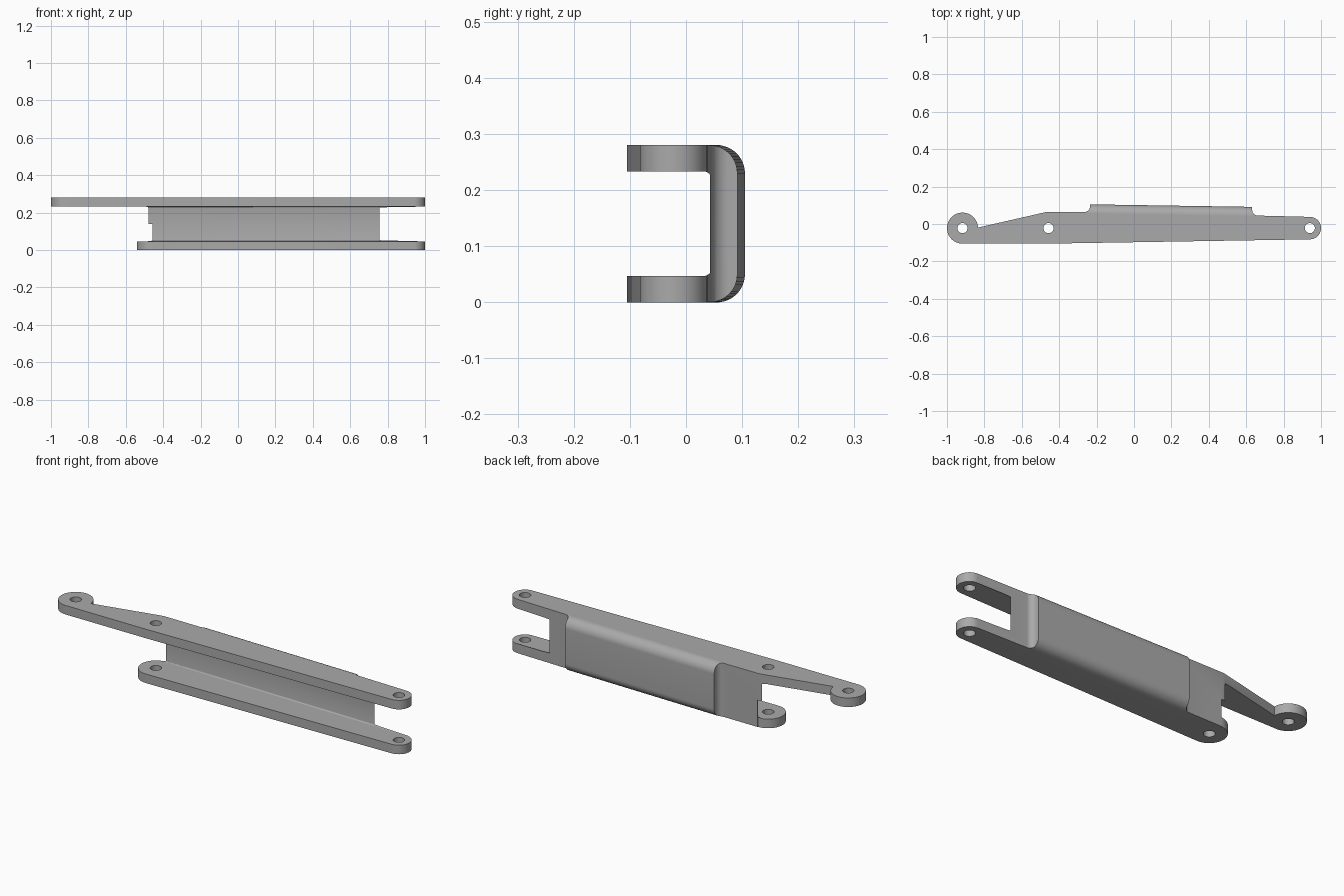
import bpy, bmesh
from math import sin, cos, pi, radians
from mathutils import Vector

cube = bpy.data.objects.get("Cube")
if cube:
    bpy.data.objects.remove(cube)

# Main dimensions
HEIGHT, SHEET, BEND = 0.28, 0.047, 0.05
PIN_Y = -0.022
TIP_X, MID_X, END_X = -0.917, -0.457, 0.94
BIG_R, END_R, HOLE_R = 0.083, 0.06, 0.027
WEB_LEFT, WEB_RIGHT = -0.235, 0.632
SLOPE = -0.0155

steel = bpy.data.materials.new("steel grey")
steel.use_nodes = True
steel.diffuse_color = (0.4, 0.4, 0.4, 1)
steel.node_tree.nodes["Principled BSDF"].inputs["Base Color"].default_value = (0.4, 0.4, 0.4, 1)


def arc(cx, cy, r, start, end, steps=16):
    """Points on an arc, angles in degrees."""
    angles = [radians(start + (end - start) * i / steps) for i in range(steps + 1)]
    return [(cx + r * cos(a), cy + r * sin(a)) for a in angles]


def prism(name, points, offset):
    """Closed solid from a planar loop of 3D points pushed along offset."""
    bm = bmesh.new()
    face = bm.faces.new([bm.verts.new(p) for p in points])
    out = bmesh.ops.extrude_face_region(bm, geom=[face])
    moved = [v for v in out["geom"] if isinstance(v, bmesh.types.BMVert)]
    bmesh.ops.translate(bm, vec=Vector(offset), verts=moved)
    bmesh.ops.recalc_face_normals(bm, faces=bm.faces[:])
    mesh = bpy.data.meshes.new(name)
    bm.to_mesh(mesh)
    bm.free()
    mesh.materials.append(steel)
    obj = bpy.data.objects.new(name, mesh)
    bpy.context.collection.objects.link(obj)
    return obj


def cut(target, cutter, operation):
    """Apply a boolean and drop its cutter."""
    cutter.hide_render = True
    bpy.context.view_layer.objects.active = target
    mod = target.modifiers.new("cut", "BOOLEAN")
    mod.operation, mod.solver, mod.object = operation, "EXACT", cutter
    bpy.ops.object.modifier_apply(modifier=mod.name)
    bpy.data.objects.remove(cutter)


def back_y(x):
    return 0.105 + SLOPE * (x - WEB_LEFT)


# Folded channel: a U of sheet with round bends, its back slightly slanted
inner = 0.006
section = [(-0.3, 0)]
section += arc(-BEND, BEND, BEND, -90, 0, 12)
section += arc(-BEND, HEIGHT - BEND, BEND, 0, 90, 12)
section += [(-0.3, HEIGHT), (-0.3, HEIGHT - SHEET)]
section += arc(-SHEET - inner, HEIGHT - SHEET - inner, inner, 90, 0, 4)
section += arc(-SHEET - inner, SHEET + inner, inner, 0, -90, 4)
section += [(-0.3, SHEET)]
x0, x1 = -1.1, 1.1
bracket = prism("folded_link_bracket",
                [(x0, back_y(x0) + y, z) for y, z in section],
                (x1 - x0, back_y(x1) - back_y(x0), 0))

# Plan outline: round ends, tapered neck, relief fillets beside the web
f = 0.03
outline = arc(END_X, PIN_Y, END_R, -90, 90, 24)
outline += arc(WEB_RIGHT + f, 0.045 + f, f, 270, 180, 8)
outline += [(WEB_RIGHT, 0.2), (WEB_LEFT, 0.2)]
outline += arc(WEB_LEFT - f, 0.064 + f, f, 0, -90, 8)
outline += [(-0.47, 0.064)]
outline += arc(TIP_X, PIN_Y, BIG_R, 2, 270, 40)
outline += [(MID_X, PIN_Y - BIG_R)]
cut(bracket, prism("plan_cutter", [(x, y, -0.1) for x, y in outline], (0, 0, 0.5)),
    "INTERSECT")

# Shorten the lower arm to a round end
lower = [(MID_X, 0.3), (-1.2, 0.3), (-1.2, -0.3), (MID_X, -0.3)]
lower += arc(MID_X, PIN_Y, BIG_R, 270, 90, 24)
cut(bracket, prism("lower_arm_cutter", [(x, y, -0.1) for x, y in lower],
                   (0, 0, 0.1 + HEIGHT / 2)), "DIFFERENCE")

# Pin holes
for px in (TIP_X, MID_X, END_X):
    ring = arc(px, PIN_Y, HOLE_R, 0, 360, 32)[:-1]
    cut(bracket, prism("hole_cutter", [(x, y, -0.1) for x, y in ring], (0, 0, 0.5)),
        "DIFFERENCE")

bpy.ops.object.select_all(action="DESELECT")
bracket.select_set(True)
bpy.context.view_layer.objects.active = bracket
bpy.ops.object.shade_smooth_by_angle(angle=radians(30))
